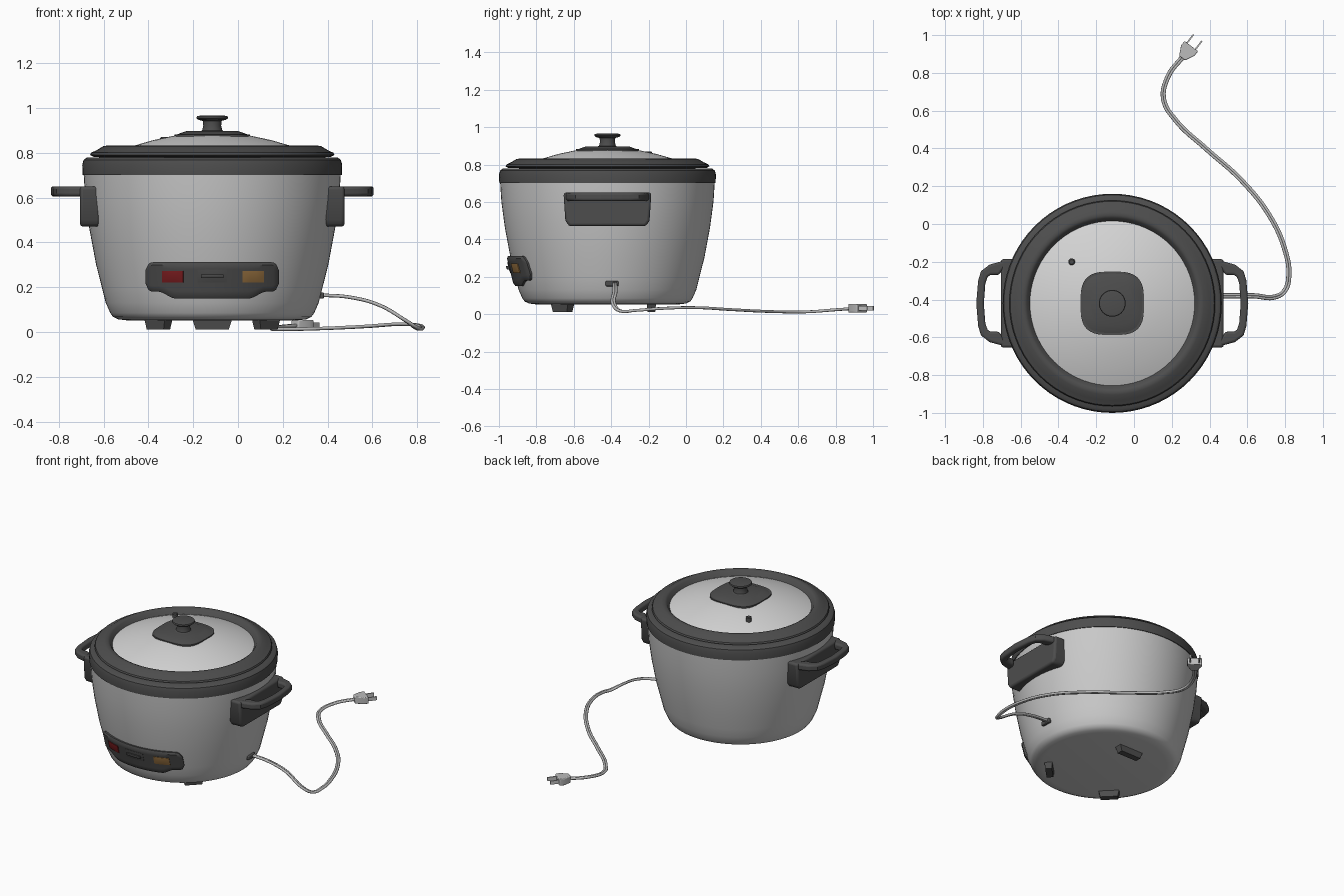
import bpy, bmesh, math
from mathutils import Vector, Matrix

if "Cube" in bpy.data.objects:
    bpy.data.objects.remove(bpy.data.objects["Cube"], do_unlink=True)

CX, CY = -0.115, -0.42           # axis of the pot


def material(name, r, g, b):
    m = bpy.data.materials.new(name)
    m.use_nodes = True
    m.diffuse_color = (r, g, b, 1)
    m.node_tree.nodes["Principled BSDF"].inputs["Base Color"].default_value = (r, g, b, 1)
    return m


METAL = material("brushed_metal", 0.58, 0.58, 0.58)
DARK = material("dark_plastic", 0.075, 0.075, 0.075)
GLASS = material("lid_glass", 0.66, 0.66, 0.66)
CORD = material("cord_grey", 0.5, 0.5, 0.5)
RED = material("red_button", 0.2, 0.012, 0.014)
AMBER = material("amber_button", 0.3, 0.16, 0.05)


def finish(name, bm, mat, bevel=0, angle=35):
    bmesh.ops.recalc_face_normals(bm, faces=bm.faces)
    me = bpy.data.meshes.new(name)
    bm.to_mesh(me)
    bm.free()
    ob = bpy.data.objects.new(name, me)
    bpy.context.collection.objects.link(ob)
    me.materials.append(mat)
    if bevel:
        mod = ob.modifiers.new("soft_edges", "BEVEL")
        mod.width, mod.segments, mod.angle_limit = bevel, 3, math.radians(40)
    bpy.ops.object.select_all(action="DESELECT")
    ob.select_set(True)
    bpy.context.view_layer.objects.active = ob
    bpy.ops.object.shade_smooth_by_angle(angle=math.radians(angle))
    return ob


def lathe(name, profile, mat, x=CX, y=CY, steps=72):
    bm = bmesh.new()
    vs = [bm.verts.new((x + r, y, z)) for r, z in profile]
    es = [bm.edges.new(p) for p in zip(vs, vs[1:])]
    bmesh.ops.spin(bm, geom=vs + es, cent=(x, y, 0), axis=(0, 0, 1),
                   angle=math.tau, steps=steps)
    bmesh.ops.remove_doubles(bm, verts=bm.verts, dist=0.0005)
    return finish(name, bm, mat)


def prism(bm, outline, low, high, matrix=Matrix(), taper=1.0):
    """Extrude a flat outline along z; taper scales the low end."""
    bot = [bm.verts.new(matrix @ Vector((x * taper, y * taper, low))) for x, y in outline]
    top = [bm.verts.new(matrix @ Vector((x, y, high))) for x, y in outline]
    bm.faces.new(bot)
    bm.faces.new(top)
    for i in range(len(top)):
        j = (i + 1) % len(top)
        bm.faces.new((bot[i], bot[j], top[j], top[i]))


def rect(w, d):
    return [(-w, -d), (w, -d), (w, d), (-w, d)]


# Pot body with rounded foot
WALL = [(0.455, 0.085), (0.475, 0.13), (0.49, 0.19), (0.518, 0.3), (0.548, 0.46),
        (0.567, 0.6), (0.574, 0.71)]
pot = lathe("pot_body", [(0, 0.052), (0.38, 0.052), (0.42, 0.057), (0.443, 0.068)] + WALL, METAL)


def wall_radius(z):
    for (r0, z0), (r1, z1) in zip(WALL, WALL[1:]):
        if z <= z1:
            return r0 + (r1 - r0) * (z - z0) / (z1 - z0)
    return WALL[-1][0]


# Rim band, lid and knob
lathe("rim_band", [(0.56, 0.70), (0.578, 0.70), (0.58, 0.745), (0.574, 0.768), (0.56, 0.778),
                   (0.5, 0.78)], DARK)
lathe("lid_rim", [(0.47, 0.78), (0.53, 0.782), (0.545, 0.79), (0.54, 0.8), (0.515, 0.812),
                  (0.485, 0.83), (0.465, 0.832), (0.452, 0.825), (0.43, 0.79)], DARK)
lathe("lid_dome", [(0.44, 0.798), (0.4, 0.814), (0.34, 0.834), (0.26, 0.857), (0.16, 0.878),
                   (0.08, 0.887), (0, 0.889)], GLASS)
bm = bmesh.new()
squircle = []
for i in range(48):
    a = math.tau * i / 48
    k = 0.168 / (abs(math.cos(a)) ** 3.2 + abs(math.sin(a)) ** 3.2) ** (1 / 3.2)
    squircle.append((k * math.cos(a), k * math.sin(a)))
place = Matrix.Translation((CX, CY, 0))
prism(bm, squircle, 0.87, 0.882, place)
prism(bm, [(x * 0.7, y * 0.7) for x, y in squircle], 0.88, 0.896, place, 1.38)
finish("knob_base", bm, DARK)
lathe("knob", [(0.06, 0.892), (0.045, 0.9), (0.04, 0.92), (0.042, 0.942), (0.062, 0.947),
               (0.071, 0.955), (0.068, 0.963), (0.05, 0.966), (0, 0.966)], DARK, steps=40)
lathe("steam_vent", [(0.018, 0.835), (0.018, 0.866), (0.012, 0.87), (0, 0.866)],
      DARK, -0.33, -0.2, 16)

# Side handles: mounting plate plus open grip
for side, label in ((1, "left"), (-1, "right")):
    flip = Matrix.Translation((CX, CY, 0)) @ Matrix.Diagonal((side, 1, 1, 1))
    bm = bmesh.new()
    half = [(0.54, 0.235), (0.65, 0.205), (0.695, 0.17), (0.71, 0.12), (0.72, 0.0)]
    hole = [(0.6, 0.15), (0.645, 0.15), (0.66, 0.14), (0.672, 0.105), (0.68, 0.0)]
    loops = []
    for pts in (half, hole):
        path = pts + [(x, -y) for x, y in pts[-2::-1]]
        loops.append([[bm.verts.new(flip @ Vector((x, y, z))) for x, y in path]
                      for z in (0.605, 0.65)])
    (ol, oh), (il, ih) = loops
    for i in range(len(ol) - 1):
        for a, b in ((ol, il), (oh, ih), (ol, oh), (il, ih)):
            bm.faces.new((a[i], a[i + 1], b[i + 1], b[i]))
    for i in (0, -1):
        bm.faces.new((ol[i], oh[i], ih[i], il[i]))
    finish(label + "_handle_grip", bm, DARK, 0.012)
    bm = bmesh.new()
    plate = [(-0.205, 0.47), (0.205, 0.47), (0.225, 0.5), (0.235, 0.65), (-0.235, 0.65), (-0.225, 0.5)]
    turn = flip @ Matrix(((0, 0, 1, 0), (1, 0, 0, 0), (0, 1, 0, 0), (0, 0, 0, 1)))
    prism(bm, plate, 0.5, 0.59, turn)
    finish(label + "_handle_plate", bm, DARK, 0.014)


# Parts that hug the curved front wall
def wrapped(name, x0, x1, low, high, out, mat, nx=24, nz=8, soft=0.0):
    bm = bmesh.new()
    rows = []
    for i in range(nx + 1):
        x = x0 + (x1 - x0) * i / nx
        lo, hi = low(x), high(x)
        col = []
        for j in range(nz + 1):
            z = lo + (hi - lo) * j / nz
            edge = i in (0, nx) or j in (0, nz)
            r = wall_radius(z) + out - (soft if edge else 0)
            a = math.asin((x - CX) / r)
            col.append(bm.verts.new((x, CY - r * math.cos(a), z)))
        rows.append(col)
    for a, b in zip(rows, rows[1:]):
        for j in range(nz):
            bm.faces.new((a[j], b[j], b[j + 1], a[j + 1]))
    rim = bmesh.ops.extrude_edge_only(bm, edges=[e for e in bm.edges if e.is_boundary])
    for v in rim["geom"]:
        if isinstance(v, bmesh.types.BMVert):
            d = Vector((CX - v.co.x, CY - v.co.y, 0)).normalized()
            v.co += d * (out + 0.015)
    return finish(name, bm, mat)


def corner(x, size=0.035):
    gap = max(0, abs(x - CX) - (0.297 - size))
    return size - math.sqrt(max(0, size * size - gap * gap))


def panel_low(x):
    t = min(1, max(0, (abs(x - CX) - 0.165) / 0.075))
    return 0.15 + 0.03 * t * t * (3 - 2 * t) + corner(x)


wrapped("control_panel", CX - 0.297, CX + 0.297, panel_low, lambda x: 0.312 - corner(x),
        0.02, DARK, 48, 10, 0.008)


def button(name, x0, x1, z0, z1, out, mat):
    wrapped(name, x0, x1, lambda x: z0, lambda x: z1, out, mat, 6, 4, 0.002)


button("red_button", -0.34, -0.245, 0.22, 0.272, 0.026, RED)
button("amber_button", 0.02, 0.115, 0.22, 0.272, 0.026, AMBER)
button("switch_frame", -0.18, -0.05, 0.22, 0.278, 0.024, DARK)
button("switch_lever", -0.165, -0.065, 0.24, 0.257, 0.036, DARK)

# Feet
for name, x, y, turn in (("back_foot", CX, -0.185, 0), ("front_left_foot", 0.125, -0.66, 45),
                         ("front_right_foot", -0.355, -0.66, -45)):
    bm = bmesh.new()
    w = 0.09 if turn == 0 else 0.065
    prism(bm, rect(w, 0.025), 0.012, 0.06,
          Matrix.Translation((x, y, 0)) @ Matrix.Rotation(math.radians(turn), 4, "Z"), 0.82)
    finish(name, bm, DARK)

# Cord grommet
bm = bmesh.new()
prism(bm, rect(0.035, 0.014), 0.36, 0.384,
      Matrix.Translation((0, -0.395, 0.163)) @ Matrix(
          ((0, 0, 1, 0), (1, 0, 0, 0), (0, 1, 0, 0), (0, 0, 0, 1))))
finish("cord_grommet", bm, DARK, 0.006)

# Twin core cord
PATH = [(0.37, -0.38, 0.165), (0.5, -0.38, 0.155), (0.63, -0.38, 0.12), (0.75, -0.385, 0.05),
        (0.8, -0.35, 0.017), (0.82, -0.27, 0.02), (0.8, -0.14, 0.03), (0.72, 0.04, 0.035),
        (0.57, 0.23, 0.025), (0.38, 0.4, 0.016), (0.22, 0.55, 0.012), (0.157, 0.66, 0.013),
        (0.18, 0.78, 0.022), (0.262, 0.89, 0.03)]
points = [Vector(p) for p in PATH]
for label, shift in (("first", -0.006), ("second", 0.006)):
    curve = bpy.data.curves.new(label + "_cord_core", "CURVE")
    curve.dimensions = "3D"
    curve.bevel_depth, curve.bevel_resolution, curve.resolution_u = 0.0078, 2, 8
    spline = curve.splines.new("BEZIER")
    spline.bezier_points.add(len(points) - 1)
    for i, bp in enumerate(spline.bezier_points):
        d = points[min(i + 1, len(points) - 1)] - points[max(i - 1, 0)]
        bp.co = points[i] + Vector((-d.y, d.x, 0)).normalized() * shift
        bp.handle_left_type = bp.handle_right_type = "AUTO"
    curve.materials.append(CORD)
    ob = bpy.data.objects.new(label + "_cord_core", curve)
    bpy.context.collection.objects.link(ob)

# Plug with two flat prongs, local +y pointing out of the plug
plug_frame = Matrix.Translation((0.285, 0.918, 0.031)) @ Matrix.Rotation(math.radians(-37.5), 4, "Z")
bm = bmesh.new()
prism(bm, [(-0.02, -0.05), (0.02, -0.05), (0.045, 0.0), (0.045, 0.03), (-0.045, 0.03), (-0.045, 0.0)],
      -0.023, 0.023, plug_frame)
finish("plug_body", bm, CORD, 0.005)
for label, x in (("first", -0.028), ("second", 0.028)):
    bm = bmesh.new()
    prism(bm, rect(0.004, 0.034), -0.012, 0.012, plug_frame @ Matrix.Translation((x, 0.052, 0)))
    finish(label + "_prong", bm, METAL)
